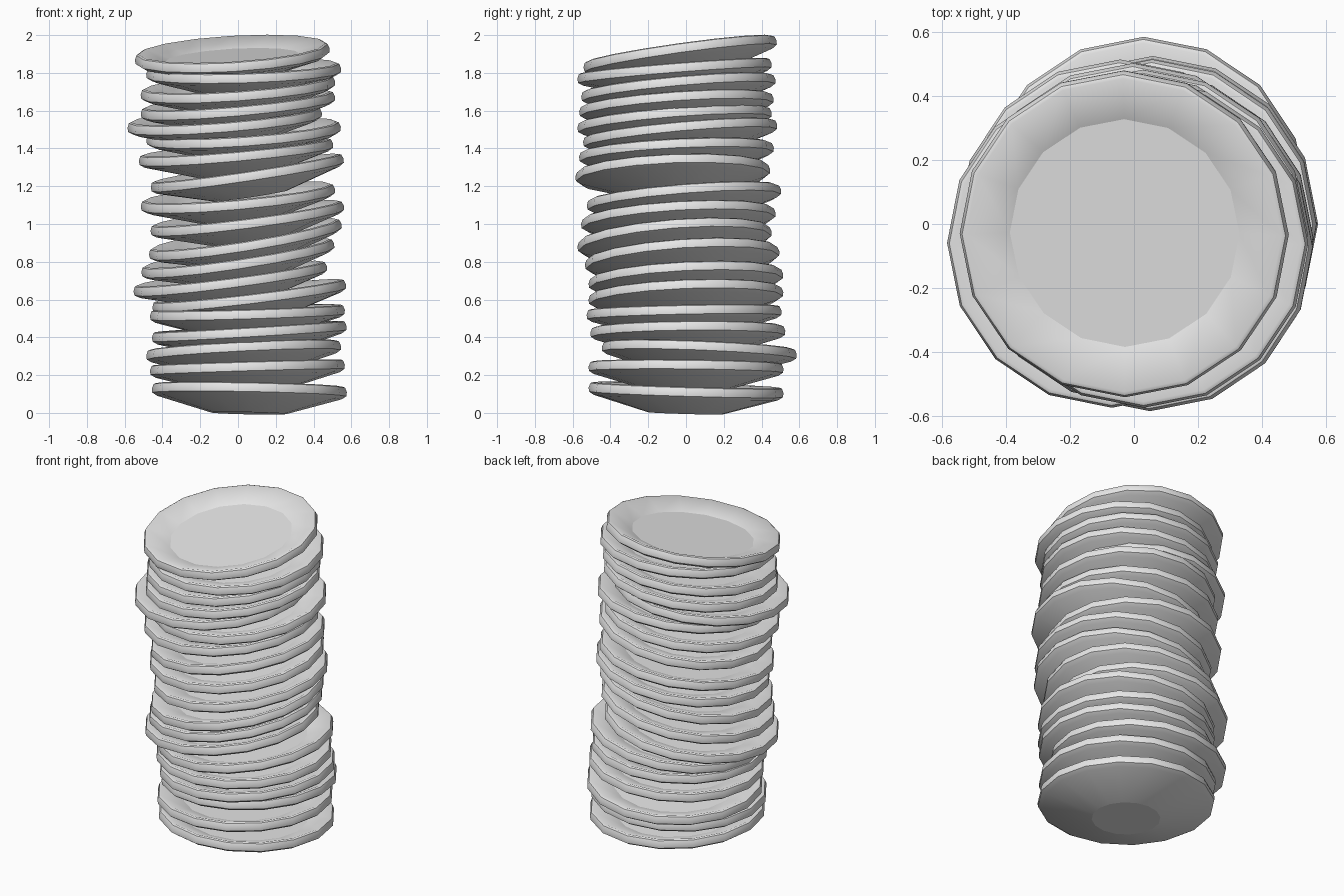
import bpy, bmesh, math
from mathutils import Vector, Matrix

cube = bpy.data.objects.get("Cube")
if cube:
    bpy.data.objects.remove(cube, do_unlink=True)

# One plain ceramic colour
ceramic = bpy.data.materials.new("light_grey_ceramic")
ceramic.use_nodes = True
COLOUR = (0.8, 0.8, 0.8, 1)
ceramic.diffuse_color = COLOUR
ceramic.node_tree.nodes["Principled BSDF"].inputs["Base Color"].default_value = COLOUR

SIDES = 16
RIM_LEVEL = 0.112
# Plate cross-section (radius, height): foot, underside, rolled rim, inner well
PROFILE = [(0.2, 0), (0.488, 0.083), (0.514, 0.1), (0.516, 0.122),
           (0.507, 0.145), (0.495, 0.15), (0.36, 0.1)]


def plate_mesh():
    bm = bmesh.new()
    rings = []
    for radius, height in PROFILE:
        angles = [math.tau * i / SIDES for i in range(SIDES)]
        rings.append([bm.verts.new((radius * math.cos(a), radius * math.sin(a), height))
                      for a in angles])
    for low, high in zip(rings, rings[1:]):
        for i in range(SIDES):
            j = (i + 1) % SIDES
            bm.faces.new((low[i], low[j], high[j], high[i])).smooth = True
    # Flat foot and flat well
    bm.faces.new(rings[0][::-1])
    bm.faces.new(rings[-1])
    bm.normal_update()
    # Keep the strong rim edges crisp
    for edge in bm.edges:
        if edge.calc_face_angle(0) > math.radians(45):
            edge.smooth = False
    mesh = bpy.data.meshes.new("plate")
    bm.to_mesh(mesh)
    bm.free()
    mesh.materials.append(ceramic)
    return mesh


# Stack, bottom to top, in hundredths: centre x, y, rim height, rise along x, rise along y
STACK = [
    (6, 0, 11, -2, -3), (5, 0, 23, 3, -1), (3, 7, 32, 5, -4), (6, 1, 42, 6, 1),
    (5, -1, 52, 3, 2), (6, 0, 61, 12, 4), (-4, 0, 70, 13, 5), (0, -2, 81, 15, 7),
    (4, -6, 91, 16, 8), (5, -4, 102, 13, 6), (0, -1, 113, 9, 8), (5, -7, 126, 15, 4),
    (-1, -5, 137, 9, 5), (3, -3, 147, 7, 9), (-7, -6, 154, 8, 8), (0, -5, 162, 9, 7),
    (0, -4, 171, 7, 9), (3, -6, 180, 3, 8), (-3, -3, 189, 6, 14),
]

mesh = plate_mesh()
for number, row in enumerate(STACK, 1):
    x, y, z, rise_x, rise_y = (value / 100 for value in row)
    normal = Vector((-rise_x, -rise_y, 1)).normalized()
    tilt = Vector((0, 0, 1)).rotation_difference(normal).to_matrix().to_4x4()
    plate = bpy.data.objects.new(f"plate_{number}", mesh)
    plate.matrix_world = (Matrix.Translation((x, y, z)) @ tilt
                          @ Matrix.Translation((0, 0, -RIM_LEVEL)))
    bpy.context.collection.objects.link(plate)
